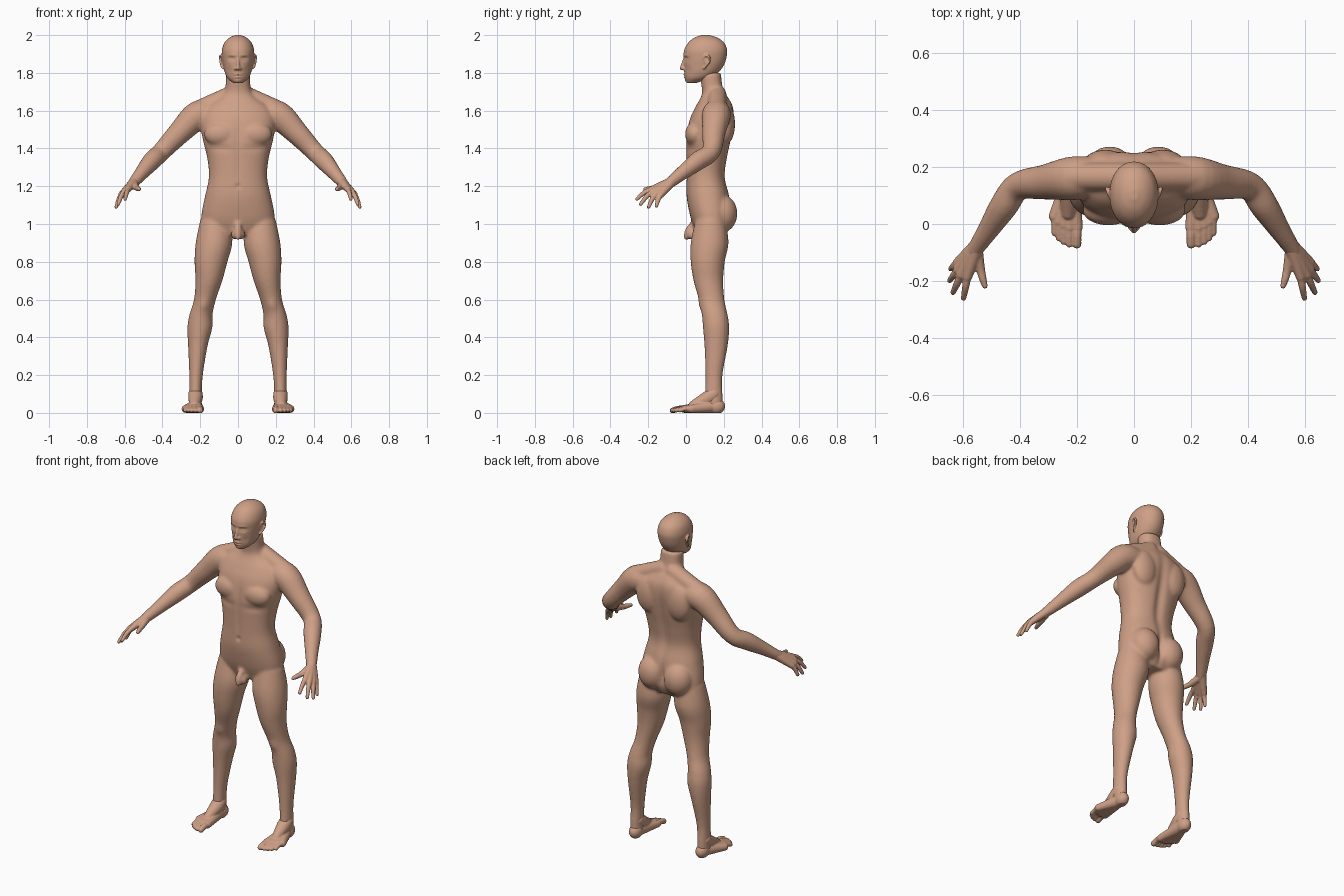
import bpy, bmesh
from math import sin, cos, pi, exp, copysign
from mathutils import Vector, Matrix

cube = bpy.data.objects.get("Cube")
if cube:
    bpy.data.objects.remove(cube, do_unlink=True)

skin = bpy.data.materials.new("skin")
skin.use_nodes = True
skin.diffuse_color = (0.62, 0.35, 0.24, 1)
skin.node_tree.nodes["Principled BSDF"].inputs["Base Color"].default_value = skin.diffuse_color


def spline(rows, steps=5):
    """Smooth curve through rows of numbers."""
    pts = [rows[0], *rows, rows[-1]]
    out = []
    for a, b, c, d in zip(pts, pts[1:], pts[2:], pts[3:]):
        for i in range(steps):
            t = i / steps
            out.append([q + 0.5 * t * (r - p + t * (2*p - 5*q + 4*r - s + t * (3*(q - r) + s - p)))
                        for p, q, r, s in zip(a, b, c, d)])
    return out + [list(rows[-1])]


def skin_rings(bm, rings):
    loops = [[bm.verts.new(p) for p in ring] for ring in rings]
    n = len(loops[0])
    for a, b in zip(loops, loops[1:]):
        for i in range(n):
            bm.faces.new((a[i], a[(i + 1) % n], b[(i + 1) % n], b[i]))
    bm.faces.new(loops[0][::-1])
    bm.faces.new(loops[-1])


def stack(bm, rows, side=1, square=2.0, n=40):
    """Level rings: height, centre x, half width, front y, back y."""
    def bend(v):
        return copysign(abs(v) ** (2 / square), v)
    rings = []
    for z, cx, rx, front, back in spline(rows):
        ring = []
        for i in range(n):
            a = 2 * pi * i / n
            ring.append((side * (cx + rx * bend(cos(a))),
                         (front + back) / 2 + (back - front) / 2 * bend(sin(a)), z))
        rings.append(ring)
    skin_rings(bm, rings)


def ball(bm, centre, size, side=1):
    m = Matrix.Translation((side * centre[0], centre[1], centre[2])) @ Matrix.Diagonal((*size, 1))
    bmesh.ops.create_uvsphere(bm, u_segments=24, v_segments=16, radius=1, matrix=m)


def tube(bm, rows, side=1, n=20):
    """Round-ended tube: x, y, z, radius."""
    rows = spline(rows)
    pts = [Vector((side * r[0], r[1], r[2])) for r in rows]
    rings = []
    for i, p in enumerate(pts):
        along = pts[min(i + 1, len(pts) - 1)] - pts[max(i - 1, 0)]
        u = along.cross(Vector((0.3, 0.2, 0.9))).normalized()
        v = along.cross(u).normalized()
        rings.append([p + rows[i][3] * (u * cos(2*pi*k/n) + v * sin(2*pi*k/n)) for k in range(n)])
    skin_rings(bm, rings)
    for r in (rows[0], rows[-1]):
        ball(bm, r[:3], [r[3]] * 3, side)


def push(front=(), back=()):
    """Soft dents and swellings in y: x, z, width, height, amount."""
    def sculpt(v):
        x, y, z = v.co
        for cx, cz, w, h, amount in (front if y < 0.12 else back):
            v.co.y += amount * exp(-((abs(x) - cx) / w) ** 2 - ((z - cz) / h) ** 2)
    return sculpt


def sole(v):
    v.co.z = max(v.co.z, 0)


def finish(name, bm, voxel, rounds, sculpt=None):
    """Fuse overlapping shapes into one smooth skin."""
    bmesh.ops.recalc_face_normals(bm, faces=bm.faces)
    mesh = bpy.data.meshes.new(name)
    bm.to_mesh(mesh)
    bm.free()
    ob = bpy.data.objects.new(name, mesh)
    bpy.context.collection.objects.link(ob)
    fuse = ob.modifiers.new("fuse", 'REMESH')
    fuse.mode = 'VOXEL'
    fuse.voxel_size = voxel
    soften = ob.modifiers.new("soften", 'SMOOTH')
    soften.factor = 0.5
    soften.iterations = rounds
    bpy.context.view_layer.update()
    deps = bpy.context.evaluated_depsgraph_get()
    fused = bpy.data.meshes.new_from_object(ob.evaluated_get(deps))
    ob.modifiers.clear()
    ob.data = fused
    fused.name = name
    if sculpt:
        for v in fused.vertices:
            sculpt(v)
    fused.materials.clear()
    fused.materials.append(skin)
    fused.polygons.foreach_set("use_smooth", [True] * len(fused.polygons))
    fused.update()


# Body: torso and neck, then paired limbs and muscles
bm = bmesh.new()
stack(bm, [(.94, 0, .15, .06, .2), (1, 0, .19, .035, .235), (1.06, 0, .192, .018, .24),
           (1.15, 0, .174, .003, .23), (1.25, 0, .154, .003, .208), (1.35, 0, .163, .002, .22),
           (1.45, 0, .187, .0, .24), (1.55, 0, .2, .018, .254), (1.62, 0, .17, .05, .25),
           (1.67, 0, .1, .078, .225), (1.71, 0, .069, .085, .198), (1.8, 0, .063, .07, .185)],
      square=2.3)
for s in (1, -1):
    # Leg
    stack(bm, [(1.02, .12, .08, .05, .21), (.9, .127, .097, .025, .225), (.8, .143, .087, .025, .205),
               (.7, .154, .071, .04, .197), (.6, .175, .058, .068, .203), (.52, .196, .061, .084, .22),
               (.45, .202, .066, .09, .229), (.35, .213, .051, .098, .22), (.2, .222, .036, .103, .193),
               (.1, .225, .033, .1, .193), (.04, .225, .033, .1, .195)], s)
    # Arm, from shoulder to wrist
    tube(bm, [(.13, .165, 1.58, .07), (.215, .16, 1.573, .077), (.31, .147, 1.483, .062),
              (.405, .132, 1.383, .05), (.455, .065, 1.335, .05), (.51, -.02, 1.27, .038),
              (.55, -.08, 1.222, .03), (.56, -.1, 1.21, .027)], s)
    # Neck-to-shoulder slope, chest and seat
    tube(bm, [(.03, .165, 1.685, .05), (.22, .165, 1.6, .05)], s)
    ball(bm, (.09, .047, 1.475), (.09, .052, .065), s)
    ball(bm, (.085, .19, 1.055), (.086, .082, .1), s)
    ball(bm, (.1, .21, 1.53), (.08, .05, .11), s)
    # Groin
    ball(bm, (.016, .03, .945), (.021, .024, .028), s)
tube(bm, [(0, .04, 1.0, .019), (0, .012, .965, .018), (0, .002, .93, .016)])
finish("body", bm, .008, 8, push(
    front=[(0, 1.2, .012, .012, .008), (0, 1.46, .02, .08, .006), (0, 1.3, .015, .09, .004),
           (.18, .57, .025, .03, -.006), (.09, 1.4, .06, .02, .005)],
    back=[(0, 1.38, .028, .22, -.014), (0, 1.05, .016, .07, -.02)]))

# Head with nose and ears
bm = bmesh.new()
stack(bm, [(1.747, 0, .026, .006, .06), (1.77, 0, .054, -.004, .125), (1.8, 0, .069, -.009, .17),
           (1.84, 0, .078, -.011, .2), (1.88, 0, .084, -.012, .214), (1.92, 0, .085, -.01, .218),
           (1.96, 0, .072, .012, .202), (1.987, 0, .045, .045, .165), (2.001, 0, .012, .085, .12)],
      square=2.1)
tube(bm, [(0, -.008, 1.875, .007), (0, -.017, 1.845, .009), (0, -.022, 1.825, .011)])
for s in (1, -1):
    ball(bm, (.012, -.012, 1.822), (.009, .011, .008), s)
    # Ear rim and lobe
    tube(bm, [(.08, .09, 1.87, .005), (.087, .1, 1.89, .006), (.094, .12, 1.888, .006),
              (.094, .125, 1.865, .006), (.088, .108, 1.84, .006), (.08, .096, 1.825, .006)], s)
    ball(bm, (.08, .108, 1.862), (.009, .014, .024), s)
finish("head", bm, .004, 3, push(
    front=[(.034, 1.874, .017, .011, .011), (.034, 1.872, .013, .006, -.006),
           (.03, 1.893, .025, .007, -.003), (0, 1.791, .019, .005, -.006),
           (0, 1.777, .016, .005, -.006), (0, 1.784, .022, .002, .004),
           (0, 1.757, .02, .011, -.005), (.046, 1.812, .016, .02, .004)]))

# Hands: palm fans out from the wrist, then fingers: knuckle, tip
fingers = [((.583, -.185, 1.182), (.597, -.26, 1.132)),
           ((.605, -.178, 1.17), (.634, -.24, 1.105)),
           ((.617, -.16, 1.157), (.645, -.198, 1.09)),
           ((.618, -.135, 1.152), (.642, -.157, 1.095))]
for side, s in (("left", 1), ("right", -1)):
    bm = bmesh.new()
    for knuckle, tip in fingers:
        middle = [(a + b) / 2 for a, b in zip(knuckle, tip)]
        middle[2] += .008
        tube(bm, [(.545, -.07, 1.228, .026), (*knuckle, .0165)], s)
        tube(bm, [(*knuckle, .014), (*middle, .0125), (*tip, .0095)], s)
    tube(bm, [(.552, -.09, 1.212, .023), (.538, -.155, 1.193, .016),
              (.53, -.19, 1.188, .0135), (.522, -.217, 1.184, .01)], s)
    finish(side + "_hand", bm, .004, 4)

# Feet: instep and heel, then toes: x, tip y, radius
toes = [(.2, -.07, .016), (.226, -.071, .012), (.246, -.062, .0115), (.263, -.05, .011), (.278, -.032, .011)]
for side, s in (("left", 1), ("right", -1)):
    bm = bmesh.new()
    tube(bm, [(.225, .146, .1, .038), (.225, .11, .075, .038), (.23, .04, .04, .026)], s)
    ball(bm, (.224, .16, .035), (.036, .047, .042), s)
    for x, y, r in toes:
        tube(bm, [(.224, .14, .034, .034), (x, y + .06, .021, .021)], s)
        tube(bm, [(x, y + .06, .022, .018), (x, y + .03, .022, r), (x, y, .013, r)], s)
    finish(side + "_foot", bm, .004, 4, sole)
